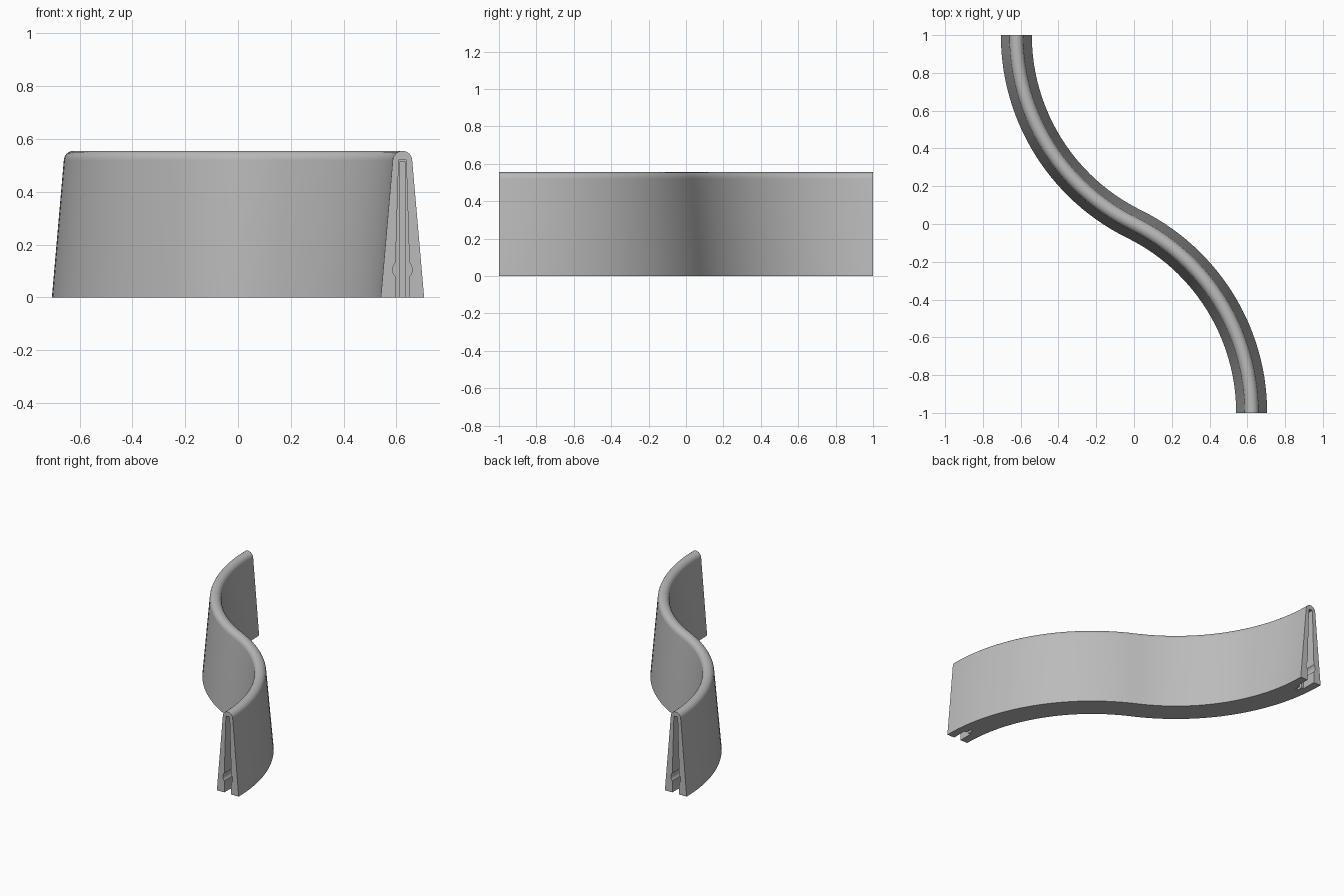
import bpy, bmesh, math
from mathutils import Vector

default = bpy.data.objects.get("Cube")
if default:
    bpy.data.objects.remove(default, do_unlink=True)

grey = bpy.data.materials.new("mid_grey")
grey.use_nodes = True
grey.diffuse_color = (0.5, 0.5, 0.5, 1)
grey.node_tree.nodes["Principled BSDF"].inputs["Base Color"].default_value = grey.diffuse_color

END_X, HALF_BASE, HALF_TOP, SHOULDER, HEIGHT = 0.623, 0.082, 0.037, 0.518, 0.555


def make_object(name, bm):
    bmesh.ops.recalc_face_normals(bm, faces=bm.faces)
    mesh = bpy.data.meshes.new(name)
    bm.to_mesh(mesh)
    bm.free()
    mesh.materials.append(grey)
    obj = bpy.data.objects.new(name, mesh)
    bpy.context.collection.objects.link(obj)
    return obj


def loft(bm, rings):
    """Skin a row of closed rings and cap both ends."""
    rings = [[bm.verts.new(p) for p in ring] for ring in rings]
    for a, b in zip(rings, rings[1:]):
        for i in range(len(a)):
            j = (i + 1) % len(a)
            bm.faces.new((a[i], a[j], b[j], b[i]))
    bm.faces.new(rings[0])
    bm.faces.new(rings[-1])


# Tapered cross-section with a rounded top
section = [(-HALF_BASE, 0)]
for i in range(13):
    a = math.pi * (1 - i / 12)
    section.append((HALF_TOP * math.cos(a), SHOULDER + (HEIGHT - SHOULDER) * math.sin(a)))
section.append((HALF_BASE, 0))

# S-shaped path: two equal arcs, point-symmetric about the centre
radius = (END_X ** 2 + 1) / (2 * END_X)
centre_x = radius - END_X
sweep = math.atan2(1, centre_x)
STEPS = 28
upper = []
for i in range(STEPS + 1):
    a = math.pi + sweep * i / STEPS
    point = Vector((centre_x + radius * math.cos(a), 1 + radius * math.sin(a)))
    upper.append((point, Vector((math.cos(a), math.sin(a)))))
lower = [(-p, n) for p, n in reversed(upper[:-1])]

# Curved wall
bm = bmesh.new()
loft(bm, [[(p.x + n.x * u, p.y + n.y * u, z) for u, z in section] for p, n in upper + lower])
wall = make_object("curved_wall", bm)


# Clip slots in both ends: a wedge with a round snap hole, then a narrow groove
def slot_outline():
    hole_r, hole_z = 0.037, 0.105
    side = [(0.026, -0.02)]
    start = math.acos(0.026 / hole_r)
    for i in range(9):
        a = -start + 2 * start * i / 8
        side.append((hole_r * math.cos(a), hole_z + hole_r * math.sin(a)))
    side.append((0.014, 0.523))
    return side + [(-x, z) for x, z in reversed(side)]


groove = [(0.009, -0.02), (0.009, 0.515), (-0.009, 0.515), (-0.009, -0.02)]


def cut(outline, depth):
    bm = bmesh.new()
    for s in (1, -1):
        loft(bm, [[(s * (END_X + x), s * y, z) for x, z in outline] for y in (-1.02, depth - 1)])
    cutter = make_object("slot_cutter", bm)
    cutter.hide_render = True
    mod = wall.modifiers.new("slot", "BOOLEAN")
    mod.object, mod.operation, mod.solver = cutter, "DIFFERENCE", "EXACT"
    bpy.context.view_layer.objects.active = wall
    bpy.ops.object.modifier_apply(modifier=mod.name)
    bpy.data.objects.remove(cutter, do_unlink=True)


cut(slot_outline(), 0.1)
cut(groove, 0.14)

# Smooth shading with crisp ends and base
bpy.ops.object.select_all(action="DESELECT")
wall.select_set(True)
bpy.context.view_layer.objects.active = wall
bpy.ops.object.shade_smooth_by_angle(angle=math.radians(35))
